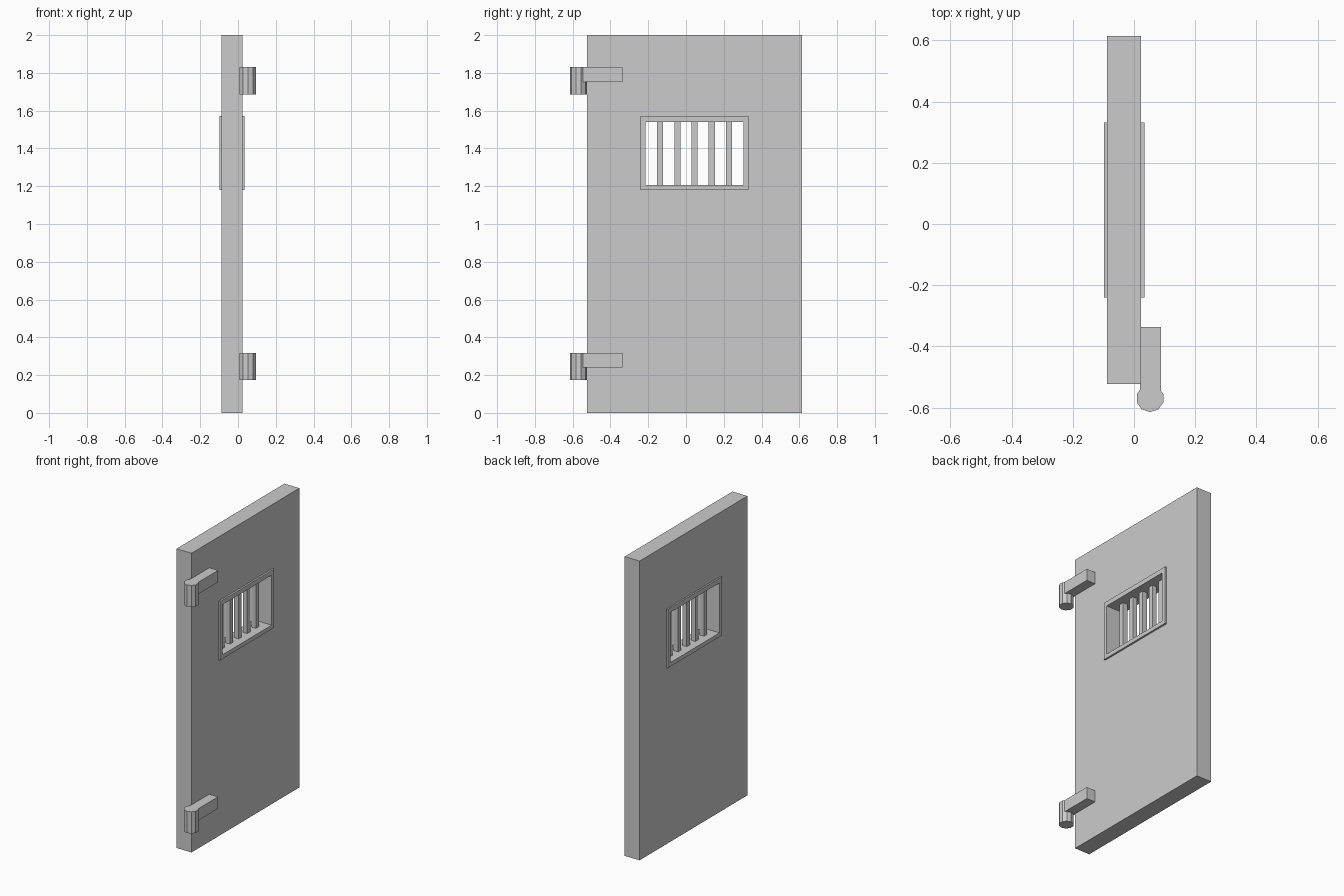
import bpy, bmesh, math
from mathutils import Matrix

if "Cube" in bpy.data.objects:
    bpy.data.objects.remove(bpy.data.objects["Cube"])


def finish(bm, name):
    bmesh.ops.recalc_face_normals(bm, faces=bm.faces)
    mesh = bpy.data.meshes.new(name)
    bm.to_mesh(mesh)
    bm.free()
    obj = bpy.data.objects.new(name, mesh)
    bpy.context.collection.objects.link(obj)
    return obj


def box(name, x, y, z):
    """Box from (min, max) ranges."""
    bm = bmesh.new()
    size = [b - a for a, b in (x, y, z)]
    mid = [(a + b) / 2 for a, b in (x, y, z)]
    bmesh.ops.create_cube(bm, size=1, matrix=Matrix.Translation(mid) @ Matrix.Diagonal((*size, 1)))
    return finish(bm, name)


def ring(name, x, outer, inner):
    """Rectangular panel with a rectangular hole; rects are (y0, y1, z0, z1)."""
    bm = bmesh.new()

    def loop(r, px):
        y0, y1, z0, z1 = r
        return [bm.verts.new((px, y, z)) for y, z in ((y0, z0), (y1, z0), (y1, z1), (y0, z1))]

    loops = [loop(outer, x[0]), loop(outer, x[1]), loop(inner, x[1]), loop(inner, x[0])]
    for k in range(4):
        a, b = loops[k], loops[(k + 1) % 4]
        for i in range(4):
            j = (i + 1) % 4
            bm.faces.new((a[i], a[j], b[j], b[i]))
    return finish(bm, name)


# Door slab and raised window frame lining the opening
frame_outer = (-0.24, 0.332, 1.179, 1.571)
frame_inner = (-0.214, 0.305, 1.206, 1.54)
ring("door_panel", (-0.088, 0.023), (-0.523, 0.615, 0, 2), frame_outer)
ring("window_frame", (-0.098, 0.035), frame_outer, frame_inner)

# Square window bars
for i in range(5):
    y = -0.137 + i * 0.0913
    box(f"window_bar_{i + 1}", (-0.049, -0.016), (y - 0.0165, y + 0.0165), (1.206, 1.54))

# Hinges: ten-sided barrel with a strap whose top is flush with it
for label, top in (("lower", 0.318), ("upper", 1.831)):
    bm = bmesh.new()
    place = Matrix.Translation((0.0525, -0.5695, top - 0.0725)) @ Matrix.Rotation(math.pi / 2, 4, 'Z')
    ret = bmesh.ops.create_cone(bm, cap_ends=True, segments=10, radius1=0.0455,
                                radius2=0.0455, depth=0.145)
    # turn so that a corner points along -y
    angle = math.atan2(ret["verts"][0].co.y, ret["verts"][0].co.x)
    bmesh.ops.transform(bm, verts=bm.verts, matrix=place @ Matrix.Rotation(-angle, 4, 'Z'))
    finish(bm, f"{label}_hinge_barrel")
    box(f"{label}_hinge_strap", (0.019, 0.088), (-0.546, -0.336), (top - 0.079, top))
